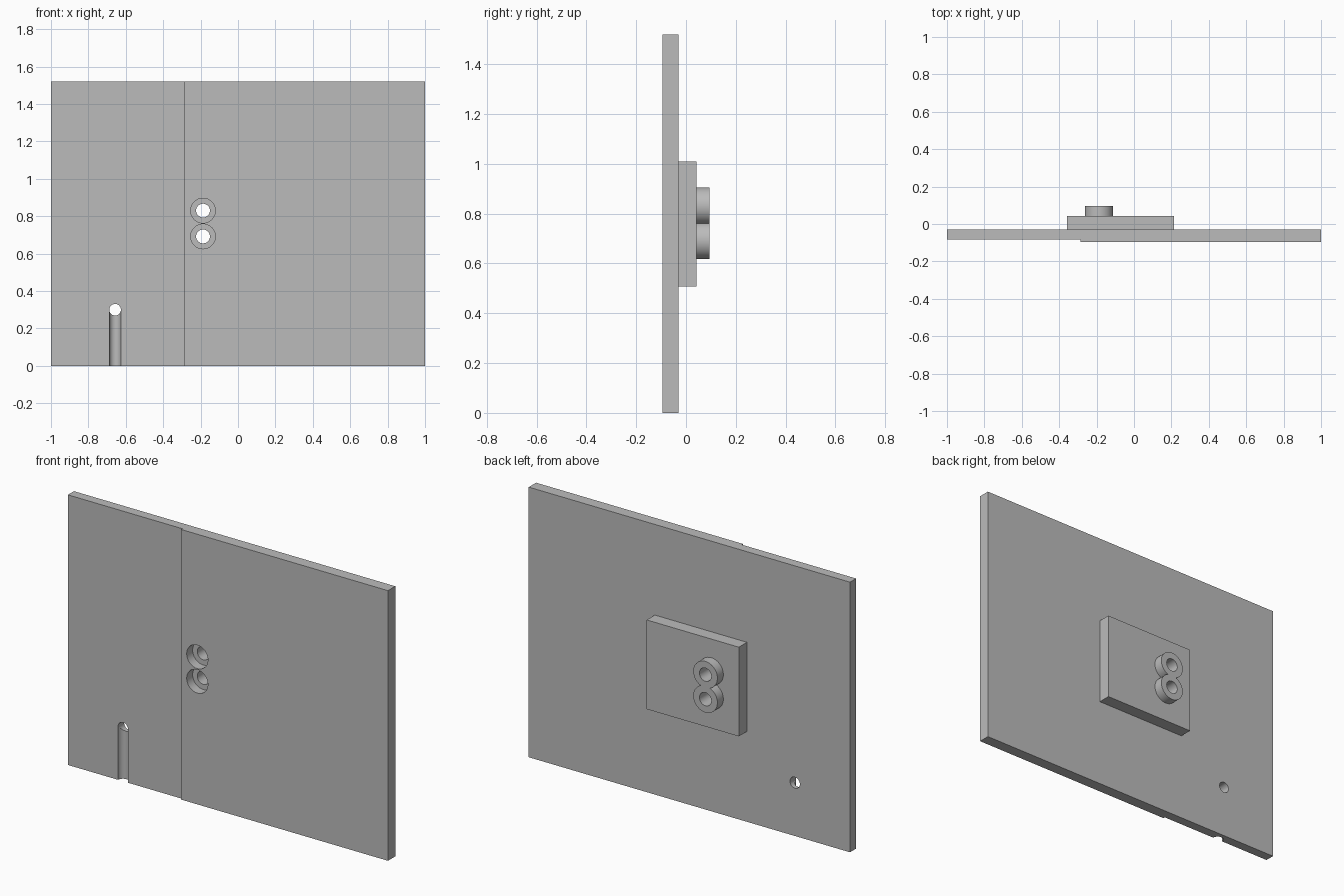
import bpy
import math

default = bpy.data.objects.get("Cube")
if default:
    bpy.data.objects.remove(default, do_unlink=True)

grey = bpy.data.materials.new("plain grey")
grey.use_nodes = True
colour = (0.5, 0.5, 0.5, 1)
grey.diffuse_color = colour
grey.node_tree.nodes["Principled BSDF"].inputs["Base Color"].default_value = colour

FRONT, STEP, BACK = -0.095, -0.084, -0.03
BLOCK_BACK, BOSS_BACK = 0.042, 0.095
HEIGHT = 1.52
RING_X, RING_Z = -0.187, (0.692, 0.83)
SLOT_X, SLOT_Z, SLOT_R = -0.657, 0.3, 0.031


def box(name, x, y, z):
    """Box from low and high limits on each axis."""
    bpy.ops.mesh.primitive_cube_add(size=1, location=[sum(r) / 2 for r in (x, y, z)])
    ob = bpy.context.object
    ob.name = name
    ob.scale = [r[1] - r[0] for r in (x, y, z)]
    bpy.ops.object.transform_apply(location=False, rotation=False, scale=True)
    ob.data.materials.append(grey)
    return ob


def rod(name, radius, x, z, y):
    """Cylinder lying along y between two limits."""
    bpy.ops.mesh.primitive_cylinder_add(
        vertices=64, radius=radius, depth=y[1] - y[0],
        location=(x, sum(y) / 2, z), rotation=(math.pi / 2, 0, 0))
    ob = bpy.context.object
    ob.name = name
    ob.data.materials.append(grey)
    return ob


def combine(target, tools, operation):
    """Apply boolean operations, then remove the tools."""
    for tool in tools:
        mod = target.modifiers.new("boolean", "BOOLEAN")
        mod.operation, mod.solver, mod.object = operation, "EXACT", tool
        bpy.context.view_layer.objects.active = target
        bpy.ops.object.modifier_apply(modifier=mod.name)
        bpy.data.objects.remove(tool, do_unlink=True)


def through_holes():
    return [rod("hole_cutter", 0.037, RING_X, z, (-0.2, 0.2)) for z in RING_Z]


# Wide panel with a shallow step on its front
panel = box("panel", (-1, 1), (FRONT, BACK), (0, HEIGHT))
step = box("step_cutter", (-1.1, -0.287), (-0.2, STEP), (-0.1, HEIGHT + 0.1))

# Round recesses, cable groove and cable hole
recesses = [rod("recess_cutter", 0.066, RING_X, z, (-0.2, FRONT + 0.053)) for z in RING_Z]
cable_hole = rod("cable_hole_cutter", SLOT_R, SLOT_X, SLOT_Z, (-0.2, 0.1))
bpy.ops.mesh.primitive_cylinder_add(
    vertices=64, radius=SLOT_R, depth=SLOT_Z + 0.1,
    location=(SLOT_X, STEP, (SLOT_Z - 0.1) / 2))
groove = bpy.context.object
groove.data.materials.append(grey)
combine(panel, [step, groove, cable_hole] + recesses + through_holes(), "DIFFERENCE")

# Block on the back
block = box("back_block", (-0.358, 0.215), (BACK, BLOCK_BACK), (0.508, 1.01))
combine(block, through_holes(), "DIFFERENCE")

# Pair of joined rings on the block
rings = [rod("double_ring", 0.075, RING_X, z, (BLOCK_BACK, BOSS_BACK)) for z in RING_Z]
combine(rings[0], rings[1:], "UNION")
combine(rings[0], through_holes(), "DIFFERENCE")

# Smooth the round walls and keep the rims sharp
for ob in (panel, block, rings[0]):
    bpy.ops.object.select_all(action="DESELECT")
    ob.select_set(True)
    bpy.context.view_layer.objects.active = ob
    bpy.ops.object.shade_smooth_by_angle(angle=math.radians(30))
